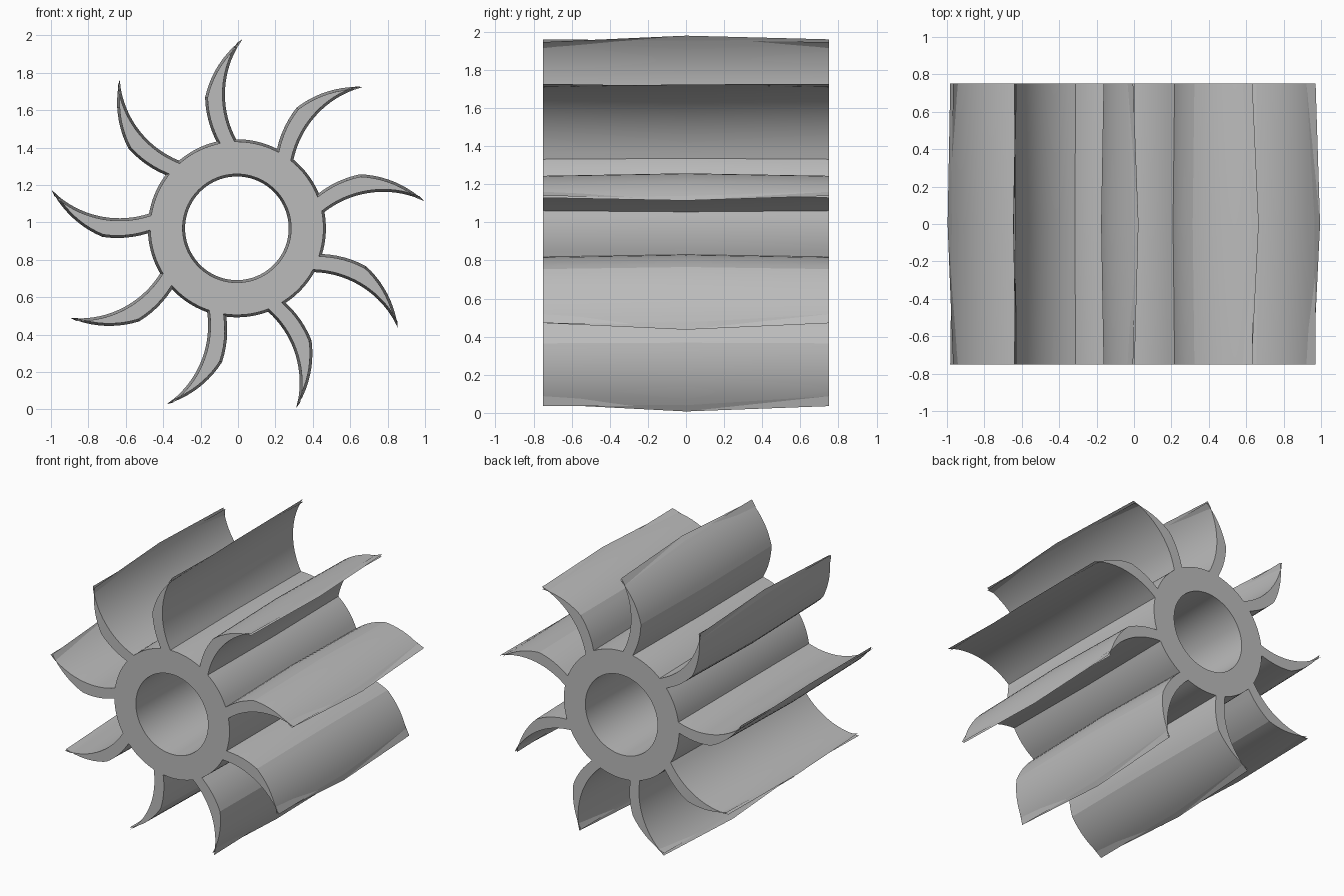
import bpy
import bmesh
from math import sin, cos, atan, pi, radians, tan
from mathutils import Vector, Matrix

cube = bpy.data.objects.get("Cube")
if cube:
    bpy.data.objects.remove(cube)

BLADES = 9
HUB_R, BORE_R = 0.476, 0.277
HALF_LEN = 0.75
DRAFT = HALF_LEN * tan(radians(1))   # one degree taper from the mid plane
CENTRE = Vector((-0.006, 0.968))


def polar(r, a):
    return Vector((r * cos(a), r * sin(a)))


def arc(a, b, sag, n):
    """Circular arc from a up to, but without, b; positive sag bulges left."""
    half = (b - a).length / 2
    along = (b - a).normalized()
    left = Vector((-along.y, along.x))
    h = 2 * atan(sag / half)
    mid = (a + b) / 2
    pts = []
    for i in range(n):
        t = h * (2 * i / n - 1)
        pts.append(mid + along * half * sin(t) / sin(h)
                   + left * half * (cos(t) - cos(h)) / sin(h))
    return pts


def inset(loop, d):
    """Mitred inward offset of a counter-clockwise loop."""
    out = []
    for i, p in enumerate(loop):
        e1 = (p - loop[i - 1]).normalized()
        e2 = (loop[(i + 1) % len(loop)] - p).normalized()
        n1, n2 = Vector((-e1.y, e1.x)), Vector((-e2.y, e2.x))
        out.append(p + (n1 + n2) * d / (1 + n1.dot(n2)))
    return out


# One blade and the hub arc leading to the next blade
step = 2 * pi / BLADES
root_a, root_b = radians(90.5), radians(103.2)
root_front, root_back = polar(HUB_R, root_a), polar(HUB_R, root_b)
tip = polar(1.0115, radians(88.3))
corner = Vector((-0.17, 0.70))
sector = arc(root_front, tip, 0.076, 18)
sector += arc(tip, corner, -0.033, 10)
sector += arc(corner, root_back, -0.014, 6)
gap = root_a + step - root_b
sector += [polar(HUB_R, root_b + gap * i / 10) for i in range(10)]

# Full outline and bore
outline = [Matrix.Rotation(step * k, 2) @ p for k in range(BLADES) for p in sector]
bore = [polar(BORE_R, 2 * pi * i / 96) for i in range(96)]
bore_end = [polar(BORE_R + DRAFT, 2 * pi * i / 96) for i in range(96)]
outline_end = inset(outline, DRAFT)

bm = bmesh.new()


def add_loop(points, y):
    return [bm.verts.new((p.x + CENTRE.x, y, p.y + CENTRE.y)) for p in points]


def bridge(a, b):
    for i in range(len(a)):
        j = (i + 1) % len(a)
        bm.faces.new((a[i], a[j], b[j], b[i]))


# Side walls, tapering from the middle to both ends
walls = []
for middle, end in ((outline, outline_end), (bore, bore_end)):
    rings = [add_loop(end, -HALF_LEN), add_loop(middle, 0), add_loop(end, HALF_LEN)]
    bridge(rings[0], rings[1])
    bridge(rings[1], rings[2])
    walls.append(rings)

# Flat end caps with the bore left open
for k in (0, 2):
    edges = []
    for rings in walls:
        ring = rings[k]
        edges += [bm.edges.get((ring[i - 1], ring[i])) for i in range(len(ring))]
    bmesh.ops.triangle_fill(bm, edges=edges, use_beauty=True)

bmesh.ops.recalc_face_normals(bm, faces=bm.faces[:])
mesh = bpy.data.meshes.new("bladed_rotor")
bm.to_mesh(mesh)
bm.free()

rotor = bpy.data.objects.new("bladed_rotor", mesh)
bpy.context.collection.objects.link(rotor)

# Material
grey = bpy.data.materials.new("plain grey")
grey.use_nodes = True
colour = (0.5, 0.5, 0.5, 1)
grey.diffuse_color = colour
grey.node_tree.nodes["Principled BSDF"].inputs["Base Color"].default_value = colour
mesh.materials.append(grey)

# Smooth curved walls, crisp blade corners
bpy.ops.object.select_all(action="DESELECT")
rotor.select_set(True)
bpy.context.view_layer.objects.active = rotor
bpy.ops.object.shade_smooth_by_angle(angle=radians(10))
